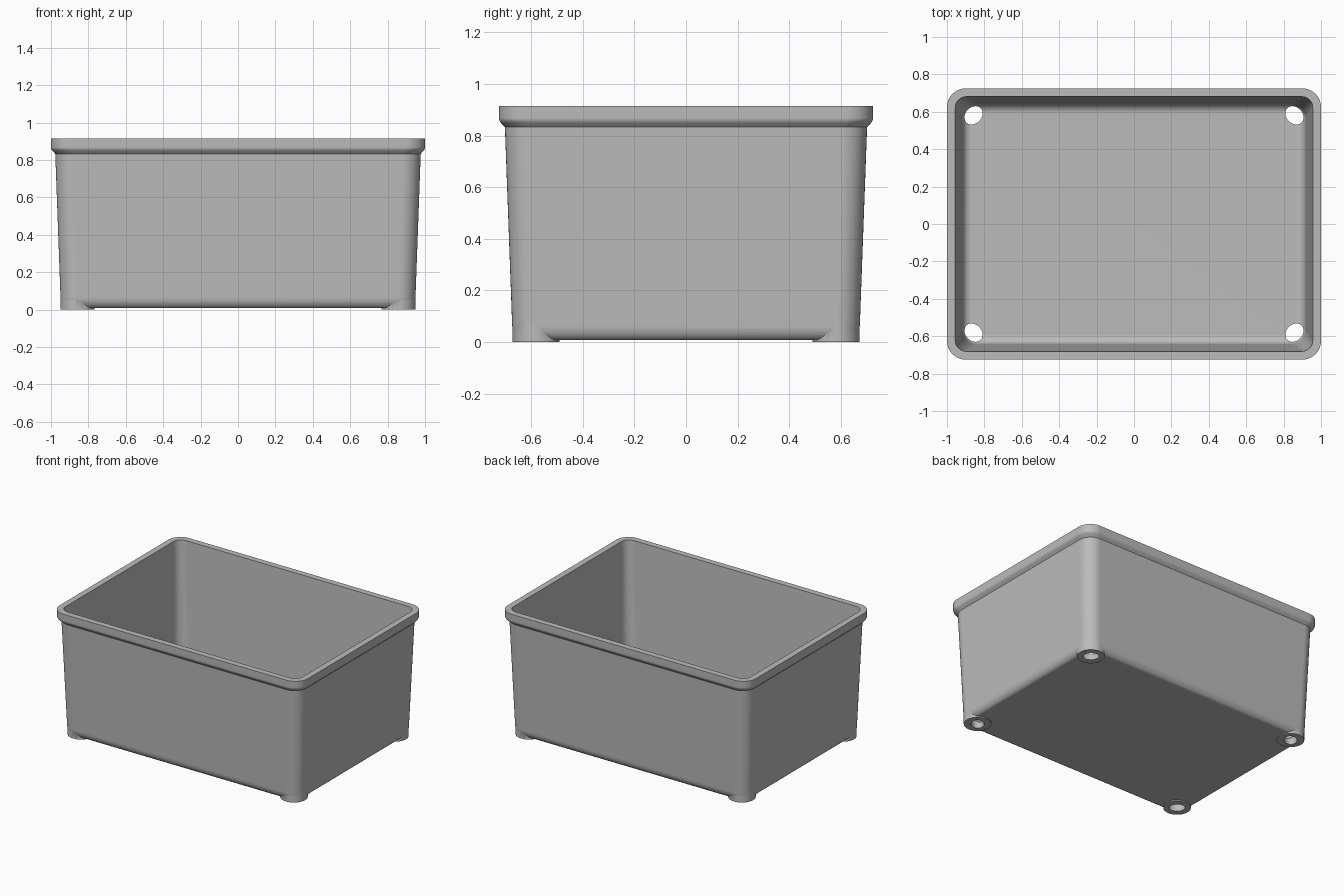
import bpy, bmesh, math
from mathutils import Matrix

cube = bpy.data.objects.get("Cube")
if cube:
    bpy.data.objects.remove(cube, do_unlink=True)

HALF_X, HALF_Y, HEIGHT = 1.0, 0.725, 0.915
FOOT_X, FOOT_Y = 0.858, 0.581

grey = bpy.data.materials.new("grey plastic")
grey.use_nodes = True
colour = (0.5, 0.5, 0.5, 1)
grey.diffuse_color = colour
grey.node_tree.nodes["Principled BSDF"].inputs["Base Color"].default_value = colour


def make_object(name, bm):
    bmesh.ops.recalc_face_normals(bm, faces=bm.faces)
    mesh = bpy.data.meshes.new(name)
    bm.to_mesh(mesh)
    bm.free()
    mesh.materials.append(grey)
    obj = bpy.data.objects.new(name, mesh)
    bpy.context.collection.objects.link(obj)
    return obj


def rounded_ring(bm, inset, z, radius, steps=10):
    """Rounded rectangle, set in from the widest outline."""
    cx, cy = HALF_X - inset - radius, HALF_Y - inset - radius
    ring = []
    for quarter, (sx, sy) in enumerate([(1, 1), (-1, 1), (-1, -1), (1, -1)]):
        for i in range(steps + 1):
            a = (quarter + i / steps) * math.pi / 2
            ring.append(bm.verts.new((sx * cx + radius * math.cos(a),
                                      sy * cy + radius * math.sin(a), z)))
    return ring


def loft(name, profile):
    """Closed solid through rounded rectangles given as (inset, z, radius)."""
    bm = bmesh.new()
    rings = [rounded_ring(bm, *p) for p in profile]
    bm.faces.new(rings[0])
    bm.faces.new(rings[-1])
    for low, high in zip(rings, rings[1:]):
        for i in range(len(low)):
            j = (i + 1) % len(low)
            bm.faces.new((low[i], low[j], high[j], high[i]))
    return make_object(name, bm)


def fillet(inset, z, size_in, size_up, radius, steps=6):
    """Quarter-round from the flat bottom up to the wall."""
    points = []
    for i in range(steps + 1):
        a = i / steps * math.pi / 2
        d = size_in * (1 - math.sin(a))
        points.append((inset + d, z + size_up * (1 - math.cos(a)), radius - d))
    return points


def corner_cylinders(name, rx, ry, z0, z1):
    """Four upright cylinders, stretched along the corner tangent."""
    bm = bmesh.new()
    for sx in (-1, 1):
        for sy in (-1, 1):
            m = (Matrix.Translation((sx * FOOT_X, sy * FOOT_Y, (z0 + z1) / 2))
                 @ Matrix.Rotation(sx * sy * math.pi / 4, 4, 'Z')
                 @ Matrix.Diagonal((rx, ry, 1, 1)))
            bmesh.ops.create_cone(bm, cap_ends=True, segments=40, radius1=1,
                                  radius2=1, depth=z1 - z0, matrix=m)
    return make_object(name, bm)


def combine(target, other, operation):
    mod = target.modifiers.new(operation, 'BOOLEAN')
    mod.operation, mod.solver, mod.object = operation, 'EXACT', other
    bpy.context.view_layer.objects.active = target
    bpy.ops.object.modifier_apply(modifier=mod.name)
    bpy.data.objects.remove(other, do_unlink=True)


# Outer shell: rounded base, tapered wall and thick lip
tub = loft("storage_tub", fillet(0.051, 0.008, 0.04, 0.06, 0.09)
           + [(0.023, 0.833, 0.095), (0.02, 0.836, 0.095),
              (0.007, 0.85, 0.1), (0.002, 0.858, 0.1),
              (0, 0.868, 0.1), (0, HEIGHT, 0.1)])

# Round feet under the corners
combine(tub, corner_cylinders("feet", 0.091, 0.091, 0, 0.075), 'UNION')

# Hollow inside
combine(tub, loft("cavity", fillet(0.083, 0.04, 0.05, 0.05, 0.075)
                  + [(0.044, HEIGHT, 0.06), (0.044, HEIGHT + 0.1, 0.06)]),
        'DIFFERENCE')

# Drain holes through the feet
combine(tub, corner_cylinders("drain_holes", 0.043, 0.054, -0.1, 0.2), 'DIFFERENCE')

# Smooth rounded surfaces, crisp edges
bpy.ops.object.select_all(action='DESELECT')
tub.select_set(True)
bpy.context.view_layer.objects.active = tub
bpy.ops.object.shade_smooth_by_angle(angle=math.radians(32))
weighted = tub.modifiers.new("even shading", 'WEIGHTED_NORMAL')
weighted.keep_sharp = True
